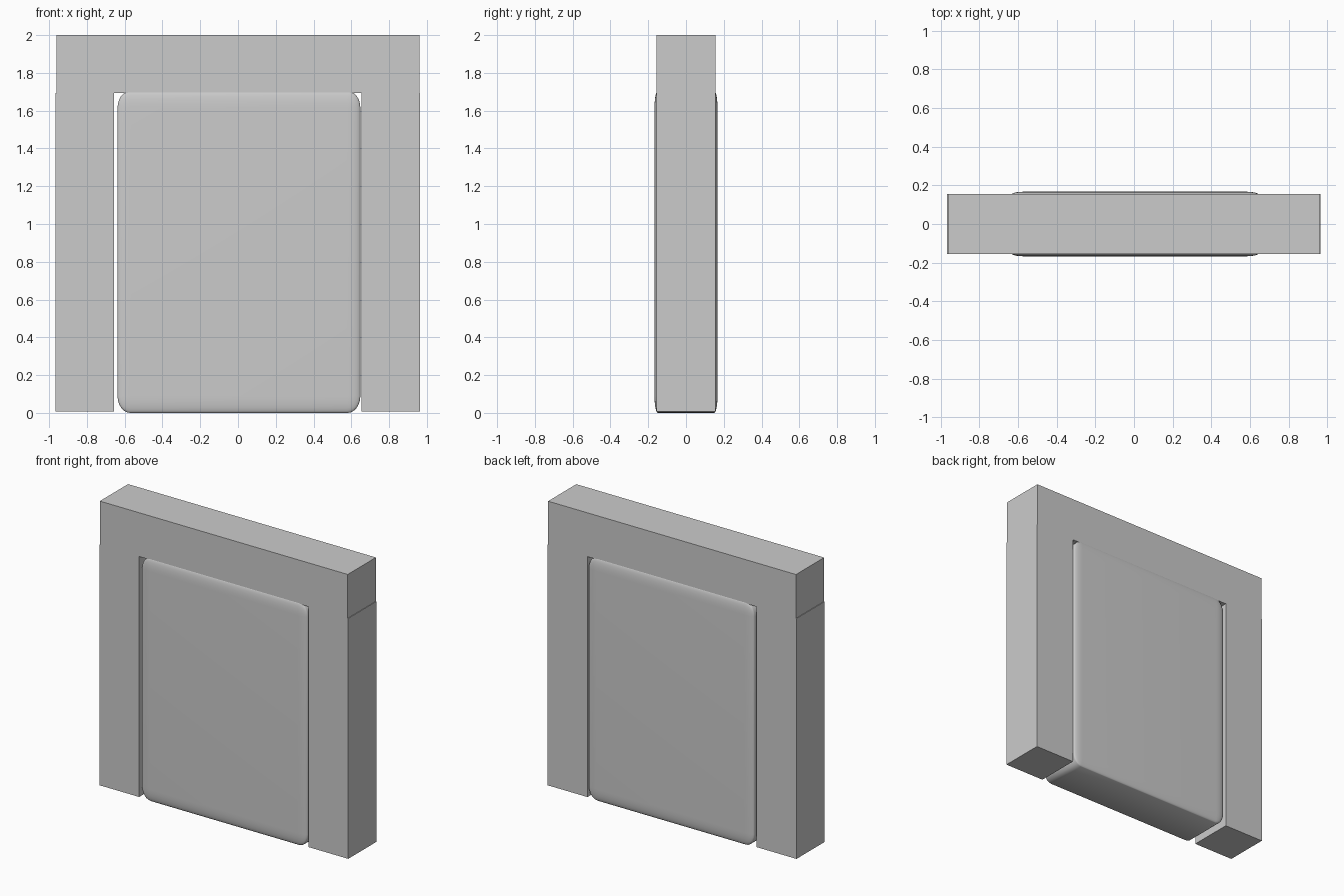
import bpy, bmesh
from mathutils import Matrix, Vector

if "Cube" in bpy.data.objects:
    bpy.data.objects.remove(bpy.data.objects["Cube"])


def box(name, lo, hi, bevel=0.0):
    """Box between two corners; the bevel is cut on a unit cube, then stretched."""
    lo, hi = Vector(lo), Vector(hi)
    bm = bmesh.new()
    bmesh.ops.create_cube(bm, size=1)
    if bevel:
        bmesh.ops.bevel(bm, geom=bm.edges[:], offset=bevel, segments=6,
                        profile=0.5, affect='EDGES')
        for f in bm.faces:
            f.smooth = True
    bm.transform(Matrix.Translation((lo + hi) / 2) @ Matrix.Diagonal((hi - lo).to_4d()))
    mesh = bpy.data.meshes.new(name)
    bm.to_mesh(mesh)
    bm.free()
    obj = bpy.data.objects.new(name, mesh)
    bpy.context.collection.objects.link(obj)
    return obj


DEPTH = 0.156    # half depth of the frame
JOINT = 1.693    # where the posts meet the lintel

# Side posts, slightly proud of the lintel ends
for name, x0, x1 in (("left_post", -0.966, -0.657), ("right_post", 0.655, 0.964)):
    box(name, (x0, -DEPTH, 0.008), (x1, DEPTH, JOINT))

# Lintel across the top
box("lintel", (-0.962, -DEPTH, JOINT), (0.96, DEPTH, 2.0))

# Soft-edged door slab, a little thicker than the frame
box("door_slab", (-0.638, -0.167, 0.0), (0.648, 0.167, 1.705), bevel=0.053)
